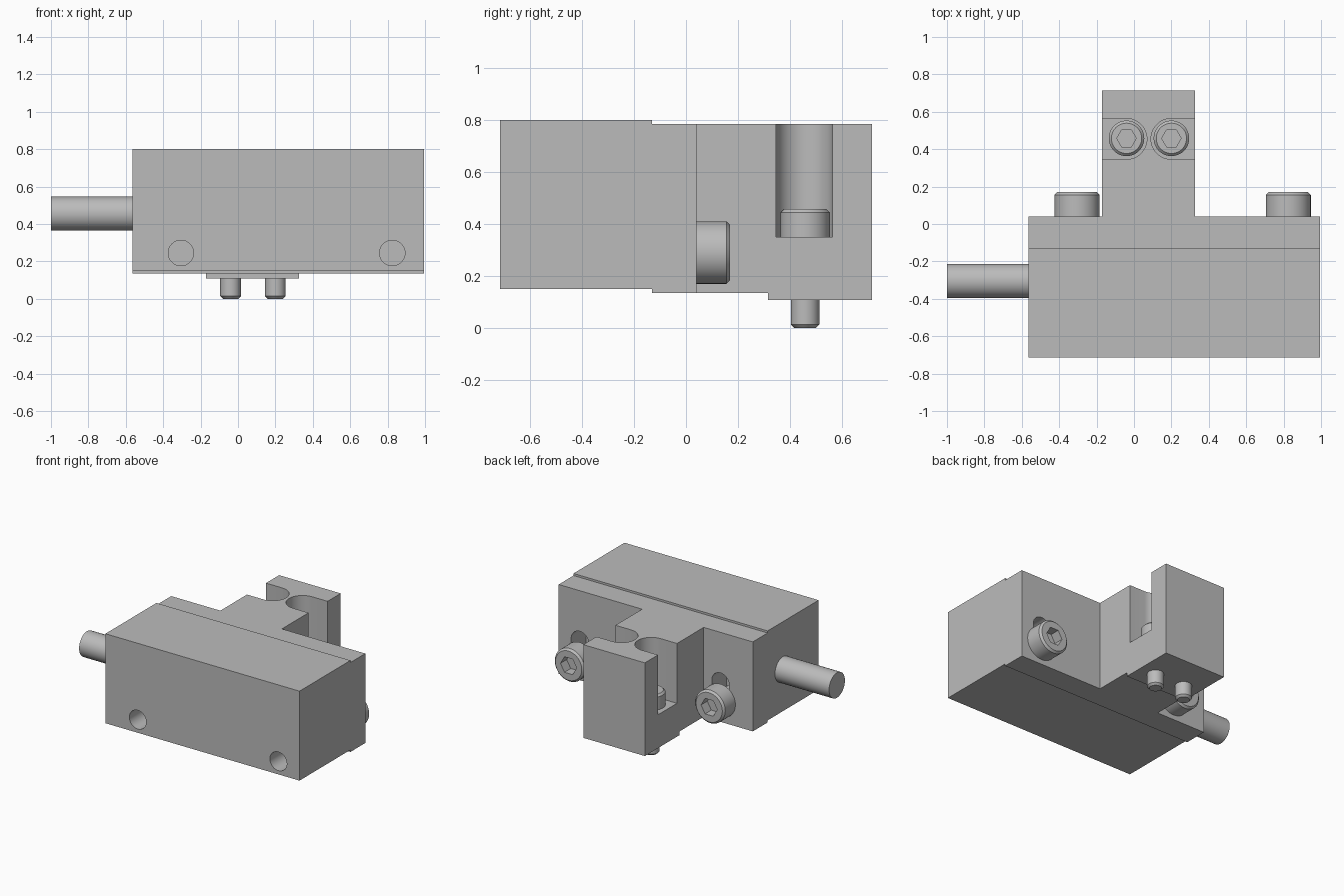
import bpy, bmesh
from math import cos, sin, pi, radians
from mathutils import Matrix, Vector

cube = bpy.data.objects.get("Cube")
if cube:
    bpy.data.objects.remove(cube, do_unlink=True)

grey = bpy.data.materials.new("machined grey")
grey.use_nodes = True
COLOUR = (0.5, 0.5, 0.5, 1)
grey.diffuse_color = COLOUR
grey.node_tree.nodes["Principled BSDF"].inputs["Base Color"].default_value = COLOUR

UP = Matrix.Identity(4)
BACK = Matrix.Rotation(radians(-90), 4, 'X')    # local z -> +y, local y -> -z
LEFT = Matrix.Rotation(radians(90), 4, 'Y')     # local z -> +x


def loft(name, rings, place=UP):
    """Skin a closed solid through rings of points."""
    bm = bmesh.new()
    rows = [[bm.verts.new(place @ Vector(p)) for p in ring] for ring in rings]
    n = len(rows[0])
    for a, b in zip(rows, rows[1:]):
        for i in range(n):
            j = (i + 1) % n
            bm.faces.new((a[i], a[j], b[j], b[i]))
    bm.faces.new(rows[0][::-1])
    bm.faces.new(rows[-1])
    bmesh.ops.recalc_face_normals(bm, faces=bm.faces)
    mesh = bpy.data.meshes.new(name)
    bm.to_mesh(mesh)
    bm.free()
    mesh.materials.append(grey)
    obj = bpy.data.objects.new(name, mesh)
    bpy.context.collection.objects.link(obj)
    return obj


def prism(name, outline, z0, z1, place=UP):
    return loft(name, [[(x, y, z) for x, y in outline] for z in (z0, z1)], place)


def box(name, x0, x1, y0, y1, z0, z1):
    return prism(name, [(x0, y0), (x1, y0), (x1, y1), (x0, y1)], z0, z1)


def circle(r, n=48):
    return [(r * cos(2 * pi * i / n), r * sin(2 * pi * i / n)) for i in range(n)]


def lathe(name, profile, place, n=48):
    return loft(name, [[(x, y, z) for x, y in circle(r, n)] for r, z in profile], place)


def slot(r, dx, dy):
    """Round-ended slot outline from the origin to (dx, dy)."""
    d = Vector((dx, dy)).normalized()
    side = Vector((-d.y, d.x))
    arc = [pi * i / 24 for i in range(25)]
    start = [side * r * cos(a) - d * r * sin(a) for a in arc]
    end = [Vector((dx, dy)) - side * r * cos(a) + d * r * sin(a) for a in arc]
    return [tuple(p) for p in start + end]


def cut(obj, cutter):
    mod = obj.modifiers.new("cut", 'BOOLEAN')
    mod.operation, mod.solver, mod.object = 'DIFFERENCE', 'EXACT', cutter
    bpy.context.view_layer.update()
    mesh = bpy.data.meshes.new_from_object(
        obj.evaluated_get(bpy.context.evaluated_depsgraph_get()))
    obj.modifiers.clear()
    obj.data = mesh
    bpy.data.objects.remove(cutter, do_unlink=True)


def smooth(obj):
    bpy.ops.object.select_all(action='DESELECT')
    obj.select_set(True)
    bpy.context.view_layer.objects.active = obj
    bpy.ops.object.shade_smooth_by_angle(angle=radians(30))


def cap_screw(name, place, head_r, head_h, shank_r, shank_len, hex_r):
    """Socket head screw, seated at the local origin with the head along +z."""
    c = 0.014
    screw = lathe(name, [(shank_r - c, -shank_len), (shank_r, c - shank_len),
                         (shank_r, 0), (head_r, 0), (head_r, head_h - c),
                         (head_r - c, head_h)], place)
    cut(screw, prism("socket cutter", circle(hex_r, 6), head_h * 0.45, head_h + 0.05, place))
    smooth(screw)


BODY_X = (-0.565, 0.995)
BOLT_X = (-0.305, 0.825)
TAB_X = (-0.17, 0.325)

# Main block with two blind holes in the front
block = box("main_block", *BODY_X, -0.715, -0.13, 0.15, 0.80)
for x in BOLT_X:
    place = Matrix.Translation((x, -0.75, 0.245)) @ BACK
    cut(block, prism("hole cutter", circle(0.068), 0, 0.45, place))
smooth(block)

# T-shaped bracket: back plate and tab, stepped underneath
(bx0, bx1), (tx0, tx1) = BODY_X, TAB_X
outline = [(bx0, -0.13), (bx1, -0.13), (bx1, 0.04), (tx1, 0.04),
           (tx1, 0.715), (tx0, 0.715), (tx0, 0.04), (bx0, 0.04)]
bracket = prism("mounting_bracket", outline, 0.108, 0.785)
cut(bracket, box("step cutter", -2, 2, -1, 0.315, 0, 0.135))

# Vertical adjusting slots in the plate
for x in BOLT_X:
    place = Matrix.Translation((x, 0, 0.245)) @ BACK
    cut(bracket, prism("slot cutter", slot(0.07, 0, -0.175), -0.2, 0.1, place))

# Counterbores in the tab, open to each side
TAB_SCREWS = ((-0.04, -1), (0.20, 1))
for x, side in TAB_SCREWS:
    place = Matrix.Translation((x, 0.455, 0))
    cut(bracket, prism("counterbore cutter", slot(0.109, side * 0.4, 0), 0.35, 1, place))
smooth(bracket)

# Screws
for (x, side), label in zip(TAB_SCREWS, ("right", "left")):
    cap_screw("tab_screw_" + label, Matrix.Translation((x, 0.458, 0.35)),
              0.095, 0.108, 0.055, 0.35, 0.052)
for x, label in zip(BOLT_X, ("right", "left")):
    cap_screw("plate_screw_" + label, Matrix.Translation((x, 0.04, 0.29)) @ BACK,
              0.12, 0.13, 0.06, 0.17, 0.065)

# Cable out of the right side
cable = lathe("cable", [(0.091, -1), (0.091, -0.56)],
              Matrix.Translation((0, -0.305, 0.455)) @ LEFT)
smooth(cable)
